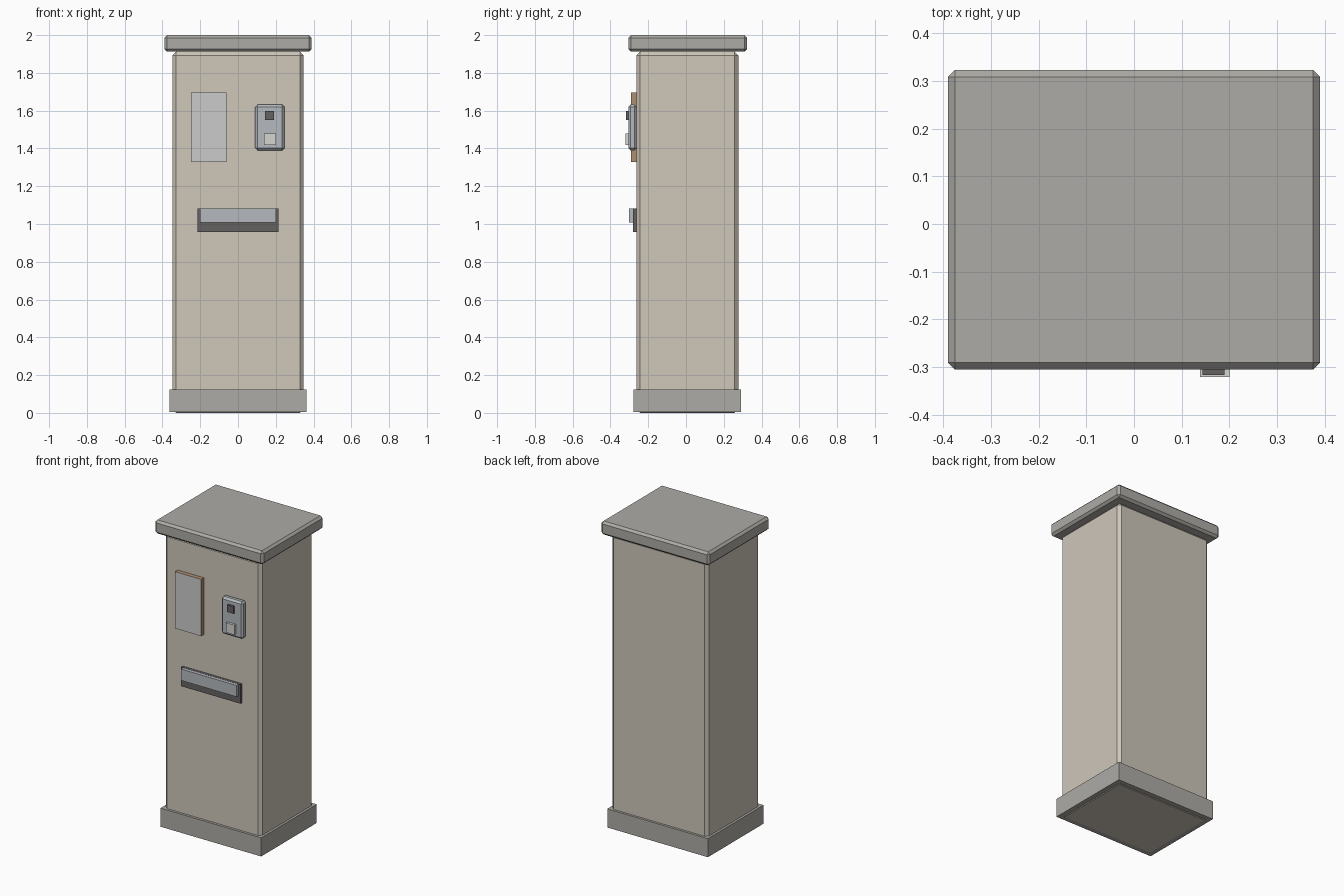
import bpy, bmesh
from mathutils import Vector

if "Cube" in bpy.data.objects:
    bpy.data.objects.remove(bpy.data.objects["Cube"])


def material(name, rgb):
    m = bpy.data.materials.new(name)
    m.diffuse_color = (*rgb, 1)
    m.use_nodes = True
    m.node_tree.nodes["Principled BSDF"].inputs["Base Color"].default_value = m.diffuse_color
    return m


BEIGE = material("beige_paint", (0.62, 0.57, 0.49))
STONE = material("dark_trim", (0.42, 0.41, 0.38))
STEEL = material("blue_steel", (0.46, 0.49, 0.52))
BLACK = material("black_plastic", (0.13, 0.12, 0.12))
BROWN = material("brown_frame", (0.42, 0.28, 0.16))
GLASS = material("pale_panel", (0.70, 0.70, 0.71))
LIGHT = material("light_key", (0.66, 0.66, 0.63))


def box(name, x, y, z, mat, chamfer=0.0):
    """Box from (min, max) ranges with an optional flat chamfer."""
    lo, hi = Vector((x[0], y[0], z[0])), Vector((x[1], y[1], z[1]))
    size = hi - lo
    bm = bmesh.new()
    bmesh.ops.create_cube(bm, size=1)
    bmesh.ops.scale(bm, vec=size, verts=bm.verts)
    if chamfer:
        bmesh.ops.bevel(bm, geom=bm.edges[:], offset=chamfer, segments=1,
                        profile=0.5, affect='EDGES')
    mesh = bpy.data.meshes.new(name)
    bm.to_mesh(mesh)
    bm.free()
    mesh.materials.append(mat)
    obj = bpy.data.objects.new(name, mesh)
    obj.location = (lo + hi) / 2
    bpy.context.collection.objects.link(obj)
    return obj


# Cabinet: plinth, body and overhanging lid
box("plinth", (-0.362, 0.362), (-0.279, 0.292), (0.004, 0.125), STONE)
box("cabinet_body", (-0.347, 0.347), (-0.263, 0.277), (0, 1.912), BEIGE, 0.02)
box("lid", (-0.39, 0.39), (-0.305, 0.323), (1.912, 2.0), STONE, 0.014)

# Display: brown surround with a pale front face
display = box("display", (-0.249, -0.061), (-0.291, -0.255), (1.328, 1.697), BROWN)
display.data.materials.append(GLASS)
for p in display.data.polygons:
    if p.normal.y < -0.9:
        p.material_index = 1

# Card reader with its two keys
box("card_reader", (0.091, 0.246), (-0.305, -0.261), (1.39, 1.632), STEEL, 0.012)
box("reader_window", (0.144, 0.19), (-0.317, -0.295), (1.55, 1.597), BLACK)
box("reader_key", (0.138, 0.2), (-0.321, -0.295), (1.417, 1.48), LIGHT)

# Collection slot: dark recess plate with a steel flap
box("slot_plate", (-0.214, 0.214), (-0.28, -0.255), (0.958, 1.082), BLACK)
box("slot_flap", (-0.2, 0.2), (-0.301, -0.27), (1.007, 1.081), STEEL)
